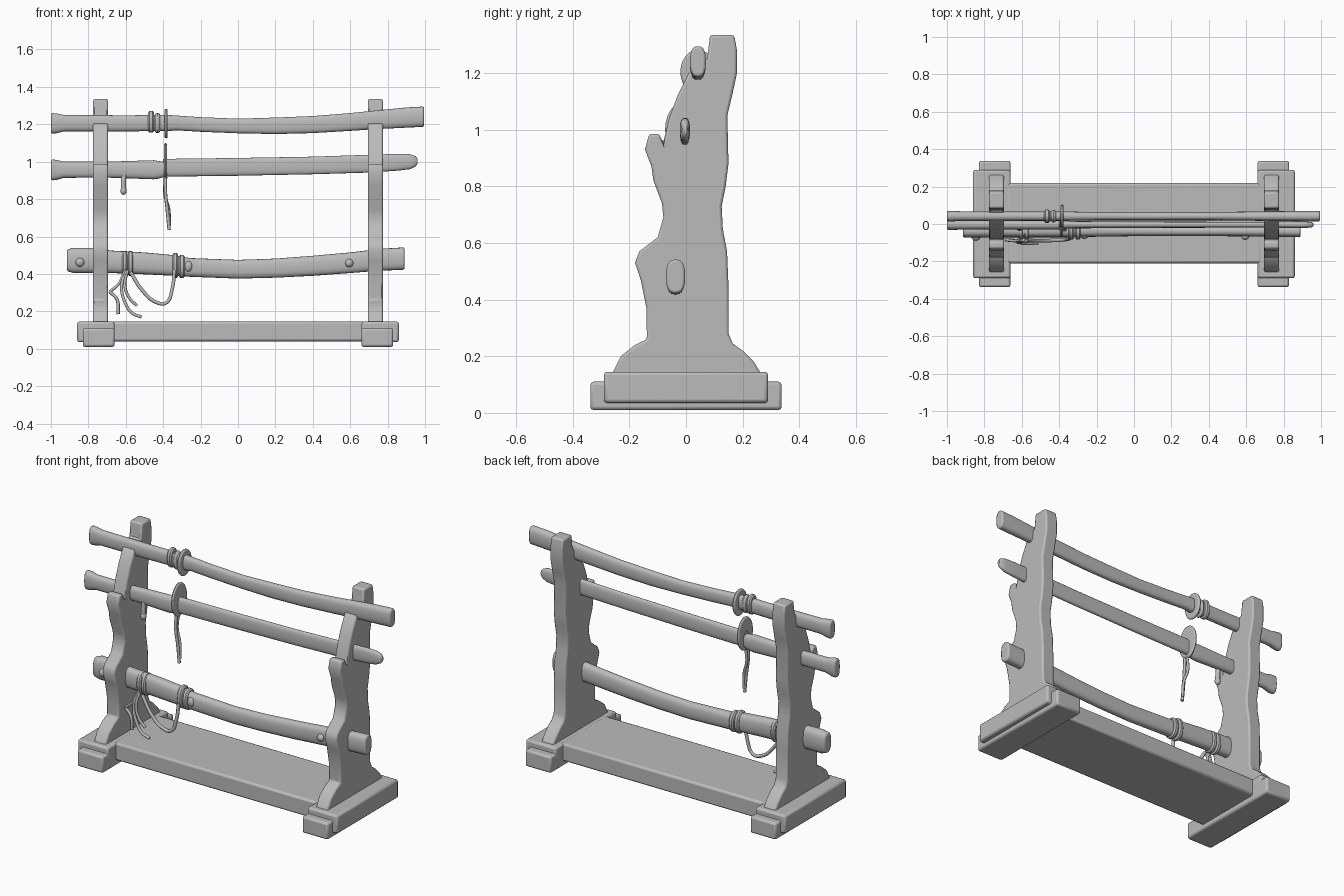
import bpy, bmesh, math
from mathutils import Vector

if "Cube" in bpy.data.objects:
    bpy.data.objects.remove(bpy.data.objects["Cube"], do_unlink=True)

grey = bpy.data.materials.new("plain grey")
grey.use_nodes = True
TONE = (0.5, 0.5, 0.5, 1)
grey.diffuse_color = TONE
grey.node_tree.nodes["Principled BSDF"].inputs["Base Color"].default_value = TONE


def finish(name, bm, bevel=0.0, segments=2):
    bmesh.ops.recalc_face_normals(bm, faces=bm.faces[:])
    mesh = bpy.data.meshes.new(name)
    bm.to_mesh(mesh)
    bm.free()
    obj = bpy.data.objects.new(name, mesh)
    bpy.context.collection.objects.link(obj)
    mesh.materials.append(grey)
    if bevel:
        mod = obj.modifiers.new("soft edges", 'BEVEL')
        mod.width, mod.segments, mod.limit_method = bevel, segments, 'ANGLE'
        mod.angle_limit = math.radians(50)
    bpy.ops.object.select_all(action='DESELECT')
    obj.select_set(True)
    bpy.context.view_layer.objects.active = obj
    bpy.ops.object.shade_smooth_by_angle(angle=math.radians(40))
    return obj


def box(name, lo, hi, bevel=0.012):
    bm = bmesh.new()
    bmesh.ops.create_cube(bm, size=1)
    for v in bm.verts:
        v.co = [(a + b) / 2 + c * (b - a) for a, b, c in zip(lo, hi, v.co)]
    return finish(name, bm, bevel)


def ball(name, centre, radii):
    bm = bmesh.new()
    bmesh.ops.create_uvsphere(bm, u_segments=16, v_segments=10, radius=1)
    for v in bm.verts:
        v.co = Vector(centre) + Vector([c * r for c, r in zip(v.co, radii)])
    return finish(name, bm)


def bar(name, y, stations, sides=20, power=0.75):
    """Loft rounded sections along x; a station is (x, bottom, top, half depth)."""
    bm = bmesh.new()
    rings = []
    for x, low, high, depth in stations:
        ring = []
        for i in range(sides):
            a = math.tau * i / sides
            c, s = math.cos(a), math.sin(a)
            ring.append(bm.verts.new((
                x, y + depth * math.copysign(abs(c) ** power, c),
                (low + high) / 2 + (high - low) / 2 * math.copysign(abs(s) ** power, s))))
        rings.append(ring)
    for a, b in zip(rings, rings[1:]):
        for i in range(sides):
            j = (i + 1) % sides
            bm.faces.new((a[i], a[j], b[j], b[i]))
    bm.faces.new(rings[0])
    bm.faces.new(rings[-1])
    return finish(name, bm, 0.008)


def collar(name, x, y, low, high, depth, width=0.03):
    """A rounded band wrapped around a sword."""
    w = width / 2
    return bar(name, y, [(x - w, low + .008, high - .008, depth - .008), (x - w / 2, low, high, depth),
                         (x + w / 2, low, high, depth), (x + w, low + .008, high - .008, depth - .008)], power=.9)


def cord(name, points, radius=0.009):
    curve = bpy.data.curves.new(name, 'CURVE')
    curve.dimensions = '3D'
    curve.bevel_depth, curve.bevel_resolution = radius, 2
    curve.resolution_u, curve.use_fill_caps = 6, True
    spline = curve.splines.new('BEZIER')
    spline.bezier_points.add(len(points) - 1)
    for p, co in zip(spline.bezier_points, points):
        p.co = co
        p.handle_left_type = p.handle_right_type = 'AUTO'
    obj = bpy.data.objects.new(name, curve)
    bpy.context.collection.objects.link(obj)
    curve.materials.append(grey)


# Stand: plank, feet and carved uprights
box("base_plank", (-.68, -.21, .04), (.68, .22, .145))
UPRIGHT = [(.27, .13), (.24, .18), (.2, .22), (.165, .245), (.15, .28), (.15, .45),
           (.145, .57), (.13, .65), (.126, .73), (.14, .8), (.15, .88), (.146, 1.05),
           (.165, 1.13), (.18, 1.2), (.18, 1.28), (.17, 1.335), (.085, 1.335),
           (.075, 1.25), (.01, 1.2), (-.03, 1.12), (-.06, 1.04), (-.08, .955),
           (-.095, .985), (-.13, .985), (-.145, .93), (-.122, .87), (-.115, .82),
           (-.085, .74), (-.08, .69), (-.1, .62), (-.165, .57), (-.18, .53),
           (-.16, .47), (-.14, .37), (-.138, .26), (-.18, .24), (-.23, .2), (-.265, .13)]
for side, s in (("right", -1), ("left", 1)):
    def span(a, b):
        return sorted((s * a, s * b))
    x0, x1 = span(.66, .86)
    box(side + "_foot", (x0, -.29, .035), (x1, .29, .145))
    x0, x1 = span(.66, .83)
    box(side + "_foot_runner", (x0, -.338, .01), (x1, .338, .11))
    x0, x1 = span(.695, .775)
    bm = bmesh.new()
    face = bm.faces.new([bm.verts.new((x0, y, z)) for y, z in UPRIGHT])
    out = bmesh.ops.extrude_face_region(bm, geom=[face])
    for v in out["geom"]:
        if isinstance(v, bmesh.types.BMVert):
            v.co.x = x1
    finish(side + "_upright", bm, 0.009)

# Top sword
TOP_Y = .042
bar("top_sword_grip", TOP_Y, [(-1, 1.15, 1.26, .028), (-.97, 1.152, 1.258, .028), (-.93, 1.162, 1.25, .026),
                              (-.6, 1.162, 1.248, .025), (-.36, 1.165, 1.25, .025)])
bar("top_sword_sheath", TOP_Y, [(-.38, 1.162, 1.25, .026), (-.33, 1.168, 1.247, .024), (-.2, 1.16, 1.238, .022),
                                (0, 1.152, 1.23, .022), (.2, 1.148, 1.236, .022), (.4, 1.153, 1.244, .022),
                                (.6, 1.165, 1.26, .024), (.75, 1.175, 1.275, .026), (.9, 1.182, 1.29, .028),
                                (.995, 1.187, 1.295, .028)])
bar("top_sword_guard", TOP_Y, [(-.393, 1.125, 1.283, .062), (-.376, 1.125, 1.283, .062)], 24, 1)
collar("top_sword_knot", -.465, TOP_Y, 1.155, 1.272, .036)
collar("top_sword_wrap", -.43, TOP_Y, 1.152, 1.262, .034, .025)

# Middle sword
MID_Y = -.004
bar("middle_sword_grip", MID_Y, [(-1, .9, 1.012, .028), (-.97, .902, 1.01, .028), (-.93, .914, 1.0, .026),
                                 (-.7, .915, 1.0, .025), (-.45, .906, 1.008, .026), (-.42, .91, 1.003, .026),
                                 (-.38, .925, 1.0, .024)])
bar("middle_sword_blade", MID_Y, [(-.4, .92, 1.015, .02), (0, .925, 1.02, .017), (.4, .933, 1.027, .016),
                                  (.7, .942, 1.037, .016), (.85, .952, 1.042, .018), (.92, .96, 1.04, .017),
                                  (.95, .975, 1.03, .014), (.96, .99, 1.015, .008)])
bar("middle_sword_guard", MID_Y, [(-.395, .9, 1.1, .07), (-.38, .9, 1.1, .07)], 24, 1)
cord("guard_tassel_front", [(-.388, -.03, .92), (-.388, -.035, .84), (-.378, -.03, .74), (-.368, -.03, .635)])
cord("guard_tassel_back", [(-.385, -.01, .92), (-.393, -.012, .83), (-.37, -.02, .75), (-.367, -.025, .66)], .008)
cord("grip_charm_cord", [(-.61, -.015, .93), (-.613, -.02, .88), (-.612, -.02, .84)], .014)
ball("grip_charm", (-.612, -.02, .845), (.017, .017, .022))

# Bottom sword
LOW_Y = -.037
bar("bottom_sword_sheath", LOW_Y, [(-.915, .415, .53, .034), (-.88, .405, .54, .036), (-.78, .405, .54, .036),
                                   (-.68, .405, .525, .034), (-.5, .398, .515, .034), (-.34, .39, .5, .034),
                                   (-.26, .385, .485, .032), (0, .375, .475, .028), (.2, .38, .482, .028),
                                   (.4, .39, .497, .028), (.6, .405, .515, .029), (.77, .418, .535, .032),
                                   (.89, .422, .542, .034)])
for i, x in enumerate((-.605, -.575)):
    collar(f"bottom_sword_wrap_{i + 1}", x, LOW_Y, .39, .522, .046, .028)
for i, x in enumerate((-.335, -.3)):
    collar(f"bottom_sword_binding_{i + 1}", x, LOW_Y, .378, .512 - .01 * i, .046, .03)
ball("binding_knot", (-.265, -.06, .44), (.022, .02, .03))
ball("right_peg", (-.845, -.07, .462), (.024, .02, .024))
ball("left_peg", (.595, -.065, .458), (.022, .02, .022))

# Hanging cords
cord("cord_loop", [(-.34, -.075, .42), (-.352, -.08, .32), (-.385, -.085, .245), (-.44, -.088, .25),
                   (-.51, -.09, .31), (-.575, -.085, .41)], .01)
cord("cord_tail_long", [(-.595, -.085, .42), (-.622, -.095, .34), (-.605, -.1, .25), (-.565, -.1, .19),
                        (-.515, -.1, .17)])
cord("cord_tail_middle", [(-.59, -.085, .42), (-.605, -.1, .34), (-.58, -.105, .27), (-.54, -.105, .23)], .008)
cord("cord_tail_outer", [(-.605, -.085, .42), (-.635, -.09, .35), (-.685, -.085, .305)], .008)
cord("cord_tail_straight", [(-.685, -.085, .305), (-.648, -.088, .265), (-.64, -.09, .185)])
